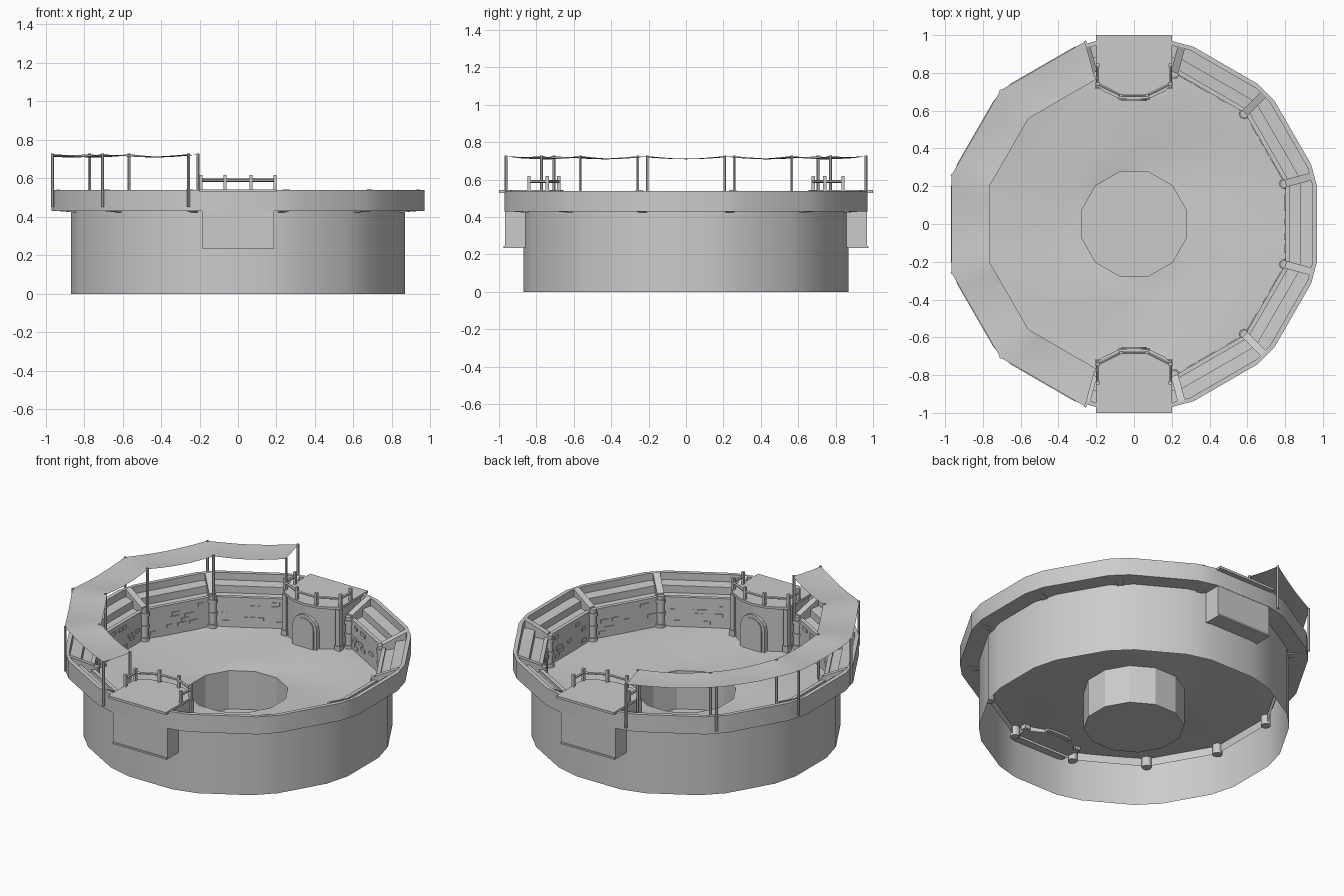
import bpy, bmesh, math, random
from mathutils import Matrix, Vector

if "Cube" in bpy.data.objects:
    bpy.data.objects.remove(bpy.data.objects["Cube"])
random.seed(4)
C15, T15 = math.cos(math.radians(15)), math.tan(math.radians(15))

def finish(name, bm, smooth=None, normals=True):
    bmesh.ops.remove_doubles(bm, verts=bm.verts, dist=1e-5)
    if normals:
        bmesh.ops.recalc_face_normals(bm, faces=bm.faces)
    me = bpy.data.meshes.new(name)
    bm.to_mesh(me)
    bm.free()
    ob = bpy.data.objects.new(name, me)
    bpy.context.collection.objects.link(ob)
    if smooth:
        bpy.context.view_layer.objects.active = ob
        ob.select_set(True)
        bpy.ops.object.shade_smooth_by_angle(angle=math.radians(smooth))
        ob.select_set(False)
    return ob

def dodecagon(apothem, cut):
    """Twelve-sided outline with each corner cut into two points."""
    pts, half = [], apothem * T15 - cut
    for k in range(12):
        m = Matrix.Rotation(math.radians(30 * k), 3, 'Z')
        pts += [m @ Vector((apothem, -half, 0)), m @ Vector((apothem, half, 0))]
    return pts

def skin(bm, rings):
    rows = [[bm.verts.new(p) for p in r] for r in rings]
    n = len(rows[0])
    for a, b in zip(rows, rows[1:]):
        for i in range(n):
            j = (i + 1) % n
            bm.faces.new((a[i], a[j], b[j], b[i]))
    return rows

def prism(bm, outline, offset, m=Matrix()):
    """Closed solid from a planar outline pushed along an offset."""
    a = [bm.verts.new(m @ Vector(p)) for p in outline]
    b = [bm.verts.new(m @ (Vector(p) + Vector(offset))) for p in outline]
    bm.faces.new(a)
    bm.faces.new(b[::-1])
    for i in range(len(a)):
        j = (i + 1) % len(a)
        bm.faces.new((a[i], b[i], b[j], a[j]))

def box(bm, c, s, m=Matrix()):
    t = m @ Matrix.Translation(c) @ Matrix.Diagonal((*s, 1))
    bmesh.ops.create_cube(bm, size=1, matrix=t)

def rod(bm, a, b, r, sides=6, m=Matrix()):
    a, b = Vector(a), Vector(b)
    d = b - a
    t = m @ Matrix.Translation((a + b) / 2) @ d.to_track_quat('Z', 'Y').to_matrix().to_4x4()
    bmesh.ops.create_cone(bm, cap_ends=True, segments=sides, radius1=r, radius2=r,
                          depth=d.length, matrix=t)

def rot(deg):
    return Matrix.Rotation(math.radians(deg), 4, 'Z')

# outer wall, flange, seat tiers and inner wall as one stepped ring
profile = [(.868, 0, .08), (.868, .43, .08), (.97, .43, .065), (.97, .54, .065),
           (.945, .54, .05), (.945, .495, .05), (.88, .49, .02), (.88, .445, .02),
           (.825, .44, 0), (.825, .455, 0), (.802, .455, 0), (.802, .22, 0)]
bm = bmesh.new()
skin(bm, [[p + Vector((0, 0, z)) for p in dodecagon(a, c)] for a, z, c in profile])
finish("arena_ring", bm, 25, False)

# sand floor, gently uneven
bm = bmesh.new()
rings = []
for a in (.82, .72, .62, .52, .42, .34, .277):
    ring = []
    for p in dodecagon(a, a * T15 * .5 if a > .3 else 0):
        t = math.atan2(p.y, p.x)
        wave = .008 * math.sin(3 * t + 5 * a) * (.3 < a < .8)
        ring.append(p + Vector((0, 0, .24 + .03 * (a - .28) / .54 + wave)))
    rings.append(ring)
skin(bm, rings)
finish("sand_floor", bm, 40, False)

# central pit with closed bottom
bm = bmesh.new()
rows = skin(bm, [[p + Vector((0, 0, z)) for p in dodecagon(.277, 0)] for z in (.24, 0)])
bm.faces.new(rows[1][::2])
finish("central_pit", bm, None, False)

# banded pillars and sloping stair dividers at the corners
pillars, dividers = bmesh.new(), bmesh.new()
for k in range(12):
    m = rot(15 + 30 * k)
    for z0, z1, r in ((.21, .29, .029), (.29, .345, .022), (.345, .365, .027),
                      (.365, .42, .022), (.42, .445, .028), (.445, .465, .022)):
        rod(pillars, (.825, 0, z0), (.825, 0, z1), r, 8, m)
    prism(dividers, [(.83, -.02, .42), (.83, -.02, .475), (.97, -.02, .543), (.97, -.02, .43)],
          (0, .04, 0), m)
finish("pillars", pillars, 50)
finish("stair_dividers", dividers)

# shallow stone blocks on the inner wall
bm = bmesh.new()
for k in range(12):
    if k in (3, 9):
        continue
    for i in range(9):
        w = random.uniform(.03, .06)
        box(bm, (.801, random.uniform(-.16, .16), .30 + .024 * random.randint(0, 5)),
            (.008, w, .02), rot(30 * k))
finish("wall_stones", bm)

# gates, repeated at the back and front
body, roof, door, rail, ledge = [bmesh.new() for _ in range(5)]
curve = [(-.2, .735), (-.165, .705), (-.09, .668), (0, .655), (.09, .668), (.165, .705), (.2, .735)]
for turn in (0, 180):
    m = rot(turn)
    front = [(x * .94, y + .015, .236) for x, y in curve]
    prism(body, front + [(.188, .968, .236), (-.188, .968, .236)], (0, 0, .29), m)
    prism(roof, [(x, y, .528) for x, y in curve] + [(.2, 1, .528), (-.2, 1, .528)], (0, 0, .015), m)
    box(ledge, (0, .925, .24), (.376, .1, .01), m)
    # arched door: outer surround and inner leaf
    for r, y in ((.085, .658), (.065, .652)):
        arch = [(r, y, .24)] + [(r * math.cos(a), y, .385 + r * math.sin(a))
                for a in [math.pi * i / 8 for i in range(9)]] + [(-r, y, .24)]
        prism(door, arch, (0, .03, 0), m)
    for s in (-1, 1):
        # corner posts of the gate
        box(body, (s * .185, .735, .38), (.03, .03, .29), m)
        box(body, (s * .185, .735, .27), (.038, .038, .06), m)
    # railing along the curved edge and back along both sides
    posts = [(-.192, .84), (-.192, .742), (-.067, .68), (.067, .68), (.192, .742), (.192, .84)]
    for x, y in posts:
        box(rail, (x, y, .578), (.017, .017, .08), m)
    for a, b in zip(posts, posts[1:]):
        rod(rail, (*a, .59), (*b, .59), .008, 6, m)
finish("gate_bodies", body)
finish("gate_platforms", roof)
finish("gate_doors", door)
finish("gate_railings", rail)
finish("gate_sills", ledge)

# awning poles on the left half
bm = bmesh.new()
for k in range(6):
    m = rot(105 + 30 * k)
    rod(bm, (.997, 0, .45), (.997, 0, .728), .008, 6, m)
    rod(bm, (.80, 0, .45), (.80, 0, .728), .008, 6, m)
finish("awning_poles", bm)

# cloth awning sagging between the poles
bm = bmesh.new()
rows = []
for k in range(5):
    a0, a1 = [rot(105 + 30 * (k + d)) @ Vector((1, 0, 0)) for d in (0, 1)]
    for i in range(7 if k == 4 else 6):
        u = i / 6
        row = []
        for j in range(4):
            p = a0.lerp(a1, u) * (.79 + .21 * j / 3)
            p.z = .725 - .013 * math.sin(math.pi * u) - .004 * math.sin(math.pi * j / 3)
            row.append(bm.verts.new(p))
        rows.append(row)
for a, b in zip(rows, rows[1:]):
    for j in range(3):
        bm.faces.new((a[j], a[j + 1], b[j + 1], b[j]))
finish("awning_cloth", bm, 40, False)
